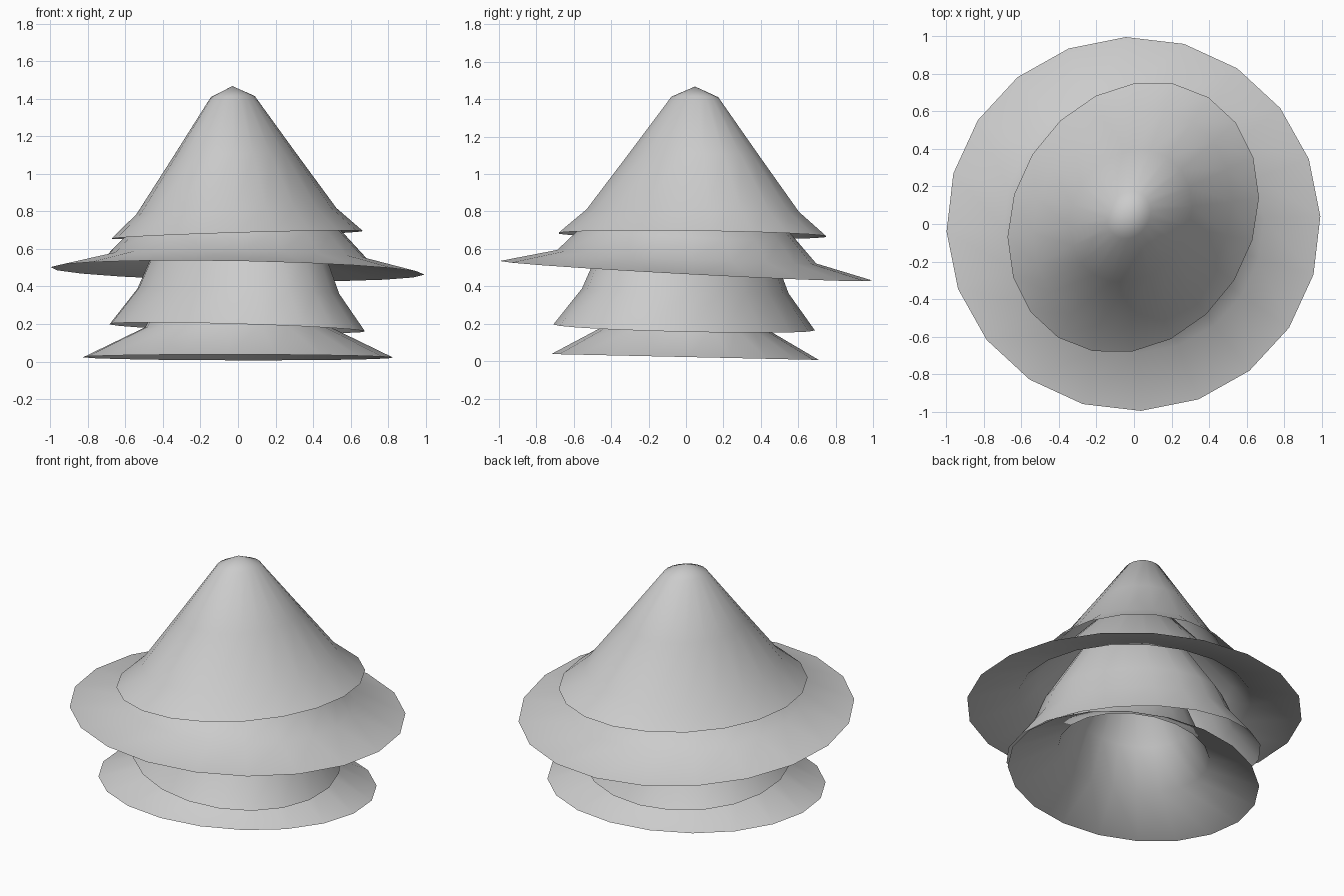
import bpy, bmesh
from math import cos, sin, radians, pi

if "Cube" in bpy.data.objects:
    bpy.data.objects.remove(bpy.data.objects["Cube"])

SIDES = 20


def tier(name, center, radii, turn, tilt, profile):
    """Open, tilted elliptical skirt. profile = (radius fraction, height above rim)."""
    bm = bmesh.new()
    cx, cy, cz = center
    a, b = radii
    phi = radians(turn)
    gx, gy = tilt

    def place(u, v, h):
        # rotate the oval, tilt its plane and lean the axis with it
        x = u * cos(phi) - v * sin(phi)
        y = u * sin(phi) + v * cos(phi)
        return bm.verts.new((cx + x - gx * h, cy + y - gy * h, cz + h + gx * x + gy * y))

    rings = []
    for f, h in profile[:-1]:
        rings.append([place(a * f * cos(2 * pi * i / SIDES), b * f * sin(2 * pi * i / SIDES), h)
                      for i in range(SIDES)])
    tip = place(0, 0, profile[-1][1])
    for lo, hi in zip(rings, rings[1:]):
        for i in range(SIDES):
            j = (i + 1) % SIDES
            bm.faces.new((lo[i], lo[j], hi[j], hi[i]))
    for i in range(SIDES):
        bm.faces.new((rings[-1][i], rings[-1][(i + 1) % SIDES], tip))
    for f in bm.faces:
        f.smooth = True
    mesh = bpy.data.meshes.new(name)
    bm.to_mesh(mesh)
    bm.free()
    obj = bpy.data.objects.new(name, mesh)
    bpy.context.collection.objects.link(obj)


# Bottom branches, a low wide bell
tier("bottom_branches", (0, -0.005, 0.022), (0.838, 0.703), 16.7, (0.0, -0.022),
     [(1, 0), (0.60, 0.16), (0.46, 0.40), (0.15, 0.88), (0, 0.93)])

# Second branches, a steep skirt
tier("lower_branches", (-0.005, -0.01, 0.18), (0.76, 0.616), -48, (-0.035, -0.03),
     [(1, 0), (0.79, 0.195), (0.70, 0.35), (0.16, 0.96), (0, 1.01)])

# Third branches, the widest brim
tier("wide_branches", (-0.003, 0.0, 0.483), (0.997, 0.997), 2.3, (-0.018, -0.053),
     [(1, 0), (0.695, 0.075), (0.585, 0.19), (0.14, 0.66), (0, 0.71)])

# Treetop cone with rounded tip
tier("treetop", (-0.004, 0.035, 0.675), (0.755, 0.634), 58, (0.033, -0.017),
     [(1, 0), (0.795, 0.127), (0.49, 0.425), (0.175, 0.737), (0, 0.793)])
